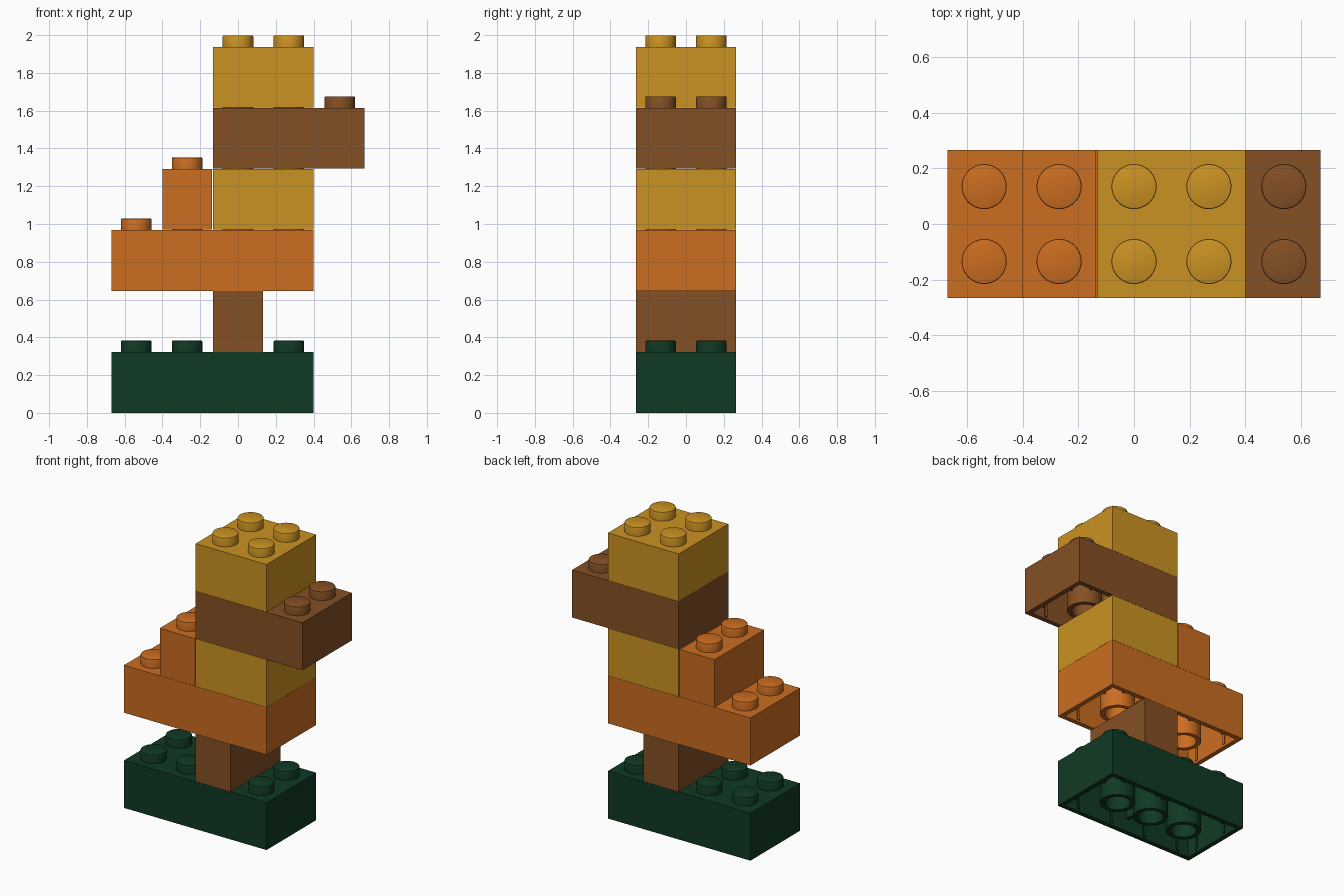
import bpy
import bmesh
import math
from mathutils import Matrix, Vector

cube = bpy.data.objects.get("Cube")
if cube:
    bpy.data.objects.remove(cube, do_unlink=True)

# Proportions, all following from the stud pitch
PITCH, LAYER, STUD_H = 0.2694, 0.3232, 0.0606
STUD_R, TUBE_R, PIN_R = 0.081, 0.11, 0.054
GAP, SEAM, WALL, ROOF = 0.0034, 0.001, 0.045, 0.045
COLUMNS = 5


def material(name, rgb):
    mat = bpy.data.materials.new(name)
    mat.use_nodes = True
    mat.diffuse_color = (*rgb, 1)
    mat.node_tree.nodes["Principled BSDF"].inputs["Base Color"].default_value = (*rgb, 1)
    return mat


green = material("dark green", (0.005, 0.042, 0.017))
brown = material("brown", (0.235, 0.08, 0.018))
orange = material("orange", (0.6, 0.153, 0.015))
yellow = material("golden yellow", (0.6, 0.29, 0.016))


def box(bm, low, high):
    low, high = Vector(low), Vector(high)
    place = Matrix.Translation((low + high) / 2) @ Matrix.Diagonal((*(high - low), 1))
    return bmesh.ops.create_cube(bm, size=1, matrix=place)["verts"]


def lathe(bm, x, y, profile, closed):
    """Spin a (radius, height) profile around a vertical axis."""
    verts = [bm.verts.new((x + r, y, z)) for r, z in profile]
    edges = [bm.edges.new(pair) for pair in zip(verts, verts[1:])]
    if closed:
        edges.append(bm.edges.new((verts[-1], verts[0])))
    bmesh.ops.spin(bm, geom=verts + edges, cent=(x, y, 0), axis=(0, 0, 1),
                   angle=math.tau, steps=40, use_merge=True)


def brick(name, mat, layer, column, length):
    bm = bmesh.new()
    x0 = (column - COLUMNS / 2) * PITCH + GAP
    x1 = x0 + length * PITCH - 2 * GAP
    y1 = PITCH - GAP
    z0, z1 = layer * LAYER, (layer + 1) * LAYER - SEAM
    ceiling = z1 - ROOF
    centre = (x0 + x1) / 2

    # Hollow body: inset the bottom face and push it up
    box(bm, (x0, -y1, z0), (x1, y1, z1))
    bm.normal_update()
    bottom = min(bm.faces, key=lambda f: f.calc_center_median().z)
    bmesh.ops.inset_region(bm, faces=[bottom], thickness=WALL)
    rim = list(bottom.verts)
    inner = bmesh.ops.extrude_face_region(bm, geom=[bottom])["geom"]
    for v in inner:
        if isinstance(v, bmesh.types.BMVert):
            v.co.z = ceiling
    if bottom.is_valid and all(v in rim for v in bottom.verts):
        bmesh.ops.delete(bm, geom=[bottom], context='FACES_ONLY')

    # Studs, with a softened rim, and gripping ribs along the inner walls
    e = 0.006
    for i in range(length):
        sx = (column + i + 0.5 - COLUMNS / 2) * PITCH
        for side in (-1, 1):
            sy = side * PITCH / 2
            lathe(bm, sx, sy, [(STUD_R, z1), (STUD_R, z1 + STUD_H - e),
                               (STUD_R - e * 0.3, z1 + STUD_H - e * 0.3),
                               (STUD_R - e, z1 + STUD_H), (0, z1 + STUD_H)], False)
            ys = sorted((side * (y1 - WALL), side * (sy * side + STUD_R)))
            box(bm, (sx - 0.01, ys[0], z0 + 0.005), (sx + 0.01, ys[1], ceiling))
    for side in (-1, 1):
        sy = side * PITCH / 2
        for wall, tip in ((x0 + WALL, x0 - GAP + PITCH / 2 - STUD_R),
                          (x1 - WALL, x1 + GAP - PITCH / 2 + STUD_R)):
            xs = sorted((wall, tip))
            box(bm, (xs[0], sy - 0.01, z0 + 0.005), (xs[1], sy + 0.01, ceiling))

    # Underside tubes between the studs, or a thin pin in a single row
    for i in range(1, length):
        tx = (column + i - COLUMNS / 2) * PITCH
        lathe(bm, tx, 0, [(STUD_R, z0), (TUBE_R, z0), (TUBE_R, ceiling),
                          (STUD_R, ceiling)], True)
    if length == 1:
        lathe(bm, centre, 0, [(0, z0), (PIN_R, z0), (PIN_R, ceiling)], False)

    # Cross webs bracing the middle tube of long bricks
    if length == 4:
        for side in (-1, 1):
            ys = sorted((side * TUBE_R * 0.98, side * (y1 - WALL)))
            box(bm, (centre - 0.013, ys[0], z0 + 0.08), (centre + 0.013, ys[1], ceiling))

    bmesh.ops.remove_doubles(bm, verts=bm.verts, dist=0.00001)
    bmesh.ops.recalc_face_normals(bm, faces=bm.faces)
    mesh = bpy.data.meshes.new(name)
    bm.to_mesh(mesh)
    bm.free()
    mesh.materials.append(mat)
    obj = bpy.data.objects.new(name, mesh)
    bpy.context.collection.objects.link(obj)
    bpy.ops.object.select_all(action='DESELECT')
    obj.select_set(True)
    bpy.context.view_layer.objects.active = obj
    bpy.ops.object.shade_smooth_by_angle(angle=math.radians(35))


# Stack from the ground up: name, colour, layer, first column, length
brick("base_brick", green, 0, 0, 4)
brick("leg_brick", brown, 1, 2, 1)
brick("lower_body_brick", orange, 2, 0, 4)
brick("tail_brick", orange, 3, 1, 1)
brick("upper_body_brick", yellow, 3, 2, 2)
brick("beak_brick", brown, 4, 2, 3)
brick("head_brick", yellow, 5, 2, 2)
